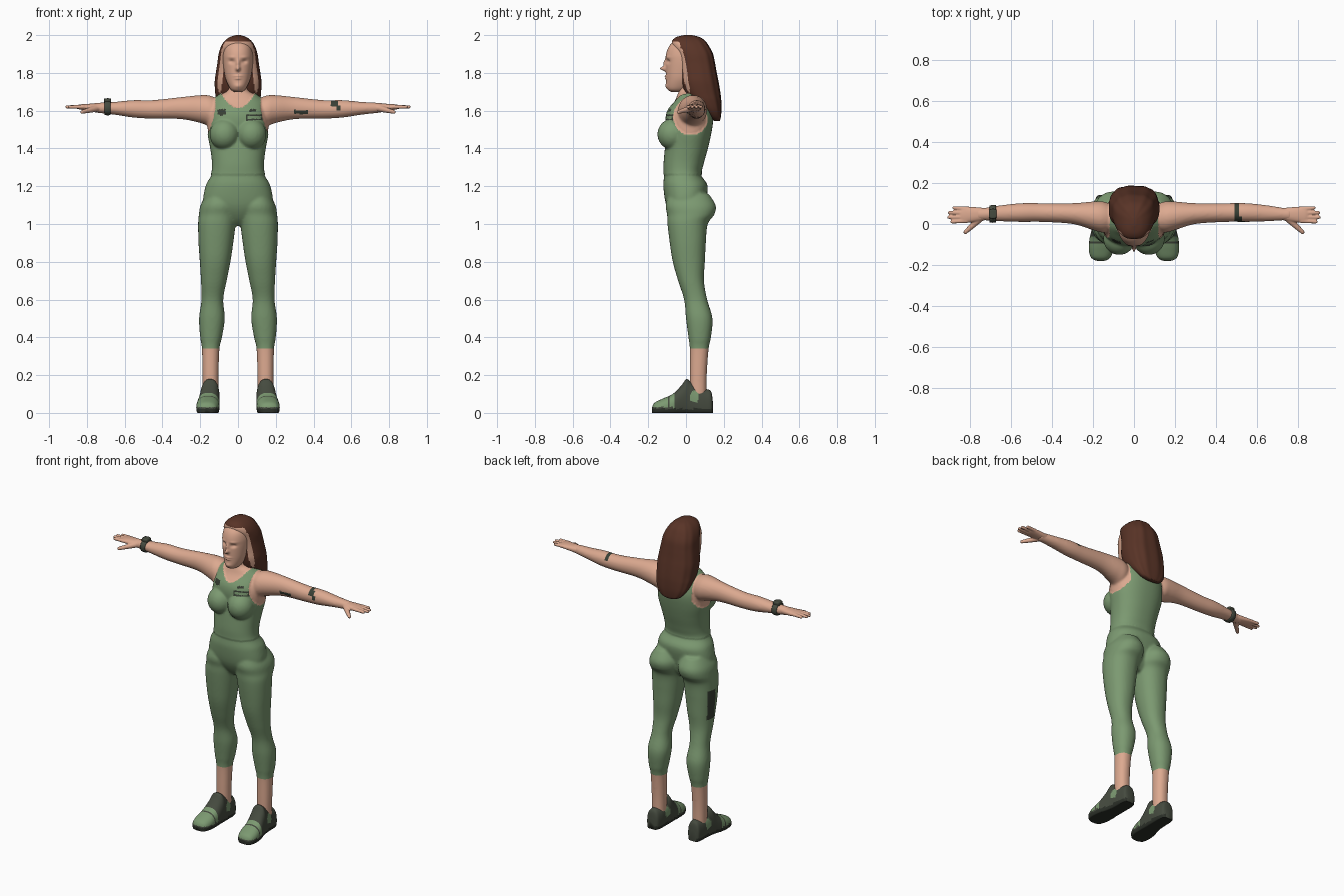
import bpy, bmesh, math
from mathutils import Vector, Matrix

cube = bpy.data.objects.get("Cube")
if cube:
    bpy.data.objects.remove(cube, do_unlink=True)


def material(name, color):
    m = bpy.data.materials.new(name)
    m.use_nodes = True
    m.diffuse_color = (*color, 1)
    m.node_tree.nodes["Principled BSDF"].inputs["Base Color"].default_value = (*color, 1)
    return m


SKIN = material("skin", (.72, .40, .28))
GREEN = material("green_fabric", (.20, .32, .165))
DARK = material("dark_print", (.04, .05, .035))
HAIR = material("brown_hair", (.10, .034, .02))
SHOE = material("shoe_fabric", (.06, .07, .05))
SOLE = material("shoe_sole", (.025, .03, .022))


def catmull(a, b, c, d, t):
    return [.5 * (2*q + (r - p)*t + (2*p - 5*q + 4*r - s)*t*t + (3*q - p - 3*r + s)*t**3)
            for p, q, r, s in zip(a, b, c, d)]


def loft(bm, secs, axis="z", side=1, n=48, steps=6, power=2.2, floor=False, ripple=0):
    """Skin smooth sections (position, low u, high u, low v, high v) along an axis."""
    rows = []
    for i in range(len(secs) - 1):
        pts = [secs[max(0, min(len(secs) - 1, i + k))] for k in (-1, 0, 1, 2)]
        rows += [catmull(*pts, k / steps) for k in range(steps)]
    rows.append(secs[-1])
    rings = []
    for t, u0, u1, v0, v1 in rows:
        ring = []
        for k in range(n):
            a = math.tau * k / n
            c, s = math.cos(a), math.sin(a)
            wave = 1 + ripple * math.cos(11 * a) * max(0, s + .3)
            u = (u0 + u1)/2 + (u1 - u0)/2 * math.copysign(abs(c)**(2/power), c) * wave
            v = (v0 + v1)/2 + (v1 - v0)/2 * math.copysign(abs(s)**(2/power), s) * wave
            if floor:
                v = max(v, 0)
            x, y, z = {"z": (u, v, t), "x": (t, u, v), "y": (u, t, v)}[axis]
            ring.append(bm.verts.new((x * side, y, z)))
        rings.append(ring)
    for a, b in zip(rings, rings[1:]):
        for k in range(n):
            bm.faces.new((a[k], a[(k+1) % n], b[(k+1) % n], b[k]))
    bm.faces.new(rings[0])
    bm.faces.new(rings[-1])


def ball(bm, center, radii):
    mat = Matrix.Translation(center) @ Matrix.Diagonal((*radii, 1))
    bmesh.ops.create_uvsphere(bm, u_segments=20, v_segments=14, radius=1, matrix=mat)


def bone(bm, p, q, r0, r1, steps=14):
    for k in range(steps + 1):
        t = k / steps
        r = r0 + (r1 - r0) * t
        ball(bm, Vector(p).lerp(Vector(q), t), (r, r, r))


def finish(name, bm, mats, rule=None, voxel=0, smooth=6):
    """Make an object, optionally fuse its volumes, then colour faces by a rule."""
    bmesh.ops.recalc_face_normals(bm, faces=bm.faces)
    me = bpy.data.meshes.new(name)
    bm.to_mesh(me)
    bm.free()
    ob = bpy.data.objects.new(name, me)
    bpy.context.collection.objects.link(ob)
    if voxel:
        r = ob.modifiers.new("fuse", "REMESH")
        r.mode, r.voxel_size = "VOXEL", voxel
        s = ob.modifiers.new("relax", "SMOOTH")
        s.factor, s.iterations = .5, smooth
        bpy.context.view_layer.update()
        deps = bpy.context.evaluated_depsgraph_get()
        me = bpy.data.meshes.new_from_object(ob.evaluated_get(deps))
        ob.modifiers.clear()
        ob.data = me
        me.name = name
    me.materials.clear()
    for m in mats:
        me.materials.append(m)
    for f in me.polygons:
        f.use_smooth = True
        f.material_index = rule(f.center, f.normal) if rule else 0
    return ob


# Body: torso, bust, legs and arms fused into one surface
TORSO = [(.99, .05, -.03, .05), (1.03, .10, -.07, .08), (1.1, .18, -.105, .10),
         (1.2, .172, -.12, .115), (1.26, .14, -.115, .08), (1.32, .134, -.115, .09),
         (1.4, .143, -.108, .112), (1.48, .158, -.10, .13), (1.55, .162, -.105, .14),
         (1.6, .152, -.095, .135), (1.65, .135, -.06, .115), (1.685, .095, -.045, .09),
         (1.71, .055, -.038, .07), (1.79, .05, -.04, .065)]
LEG = [(1.16, .03, .165, -.09, .12), (1.1, .003, .198, -.108, .157), (1.05, .003, .207, -.10, .15),
       (1, .012, .211, -.098, .115), (.9, .025, .209, -.086, .105), (.8, .04, .202, -.07, .10),
       (.7, .06, .196, -.042, .095), (.6, .078, .193, -.01, .112), (.5, .07, .206, 0, .14),
       (.4, .085, .2, .013, .132), (.34, .098, .191, .02, .12), (.2, .103, .188, .02, .11),
       (.07, .103, .187, .02, .11)]
ARM = [(.1, -.03, .09, 1.53, 1.66), (.15, -.042, .11, 1.52, 1.68), (.2, -.03, .11, 1.535, 1.682),
       (.3, 0, .102, 1.555, 1.672), (.45, .01, .102, 1.558, 1.656), (.55, .01, .102, 1.563, 1.656),
       (.65, .013, .092, 1.578, 1.647), (.74, .018, .078, 1.588, 1.642), (.77, .018, .078, 1.592, 1.64)]
bm = bmesh.new()
loft(bm, [(z, -w, w, f, b) for z, w, f, b in TORSO], power=2.3)
for side in (1, -1):
    loft(bm, LEG, side=side)
    loft(bm, ARM, axis="x", side=side, power=2)
    ball(bm, (.072 * side, -.072, 1.475), (.075, .076, .078))


def within(p, x0, x1, z0, z1):
    return x0 < p.x < x1 and z0 < p.z < z1


def clothed(p):
    if p.z < 1.262:
        return p.z > .34
    armhole = ((p.y - .025) / .09)**2 + ((p.z - 1.57) / .1)**2
    if abs(p.x) > .175 or (abs(p.x) > .118 and (armhole < 1 or p.z > 1.6)):
        return False
    neckline = (1.612 if p.y < .03 else 1.65) + .07 * (p.x / .085)**2
    return p.z < neckline


def body_color(p, n):
    front = n.y < -.2
    if clothed(p):
        badge = within(p, -.106, -.066, 1.575, 1.605) and front
        slash = within(p, .06, .095, 1.593, 1.606) and front
        frame = (within(p, .042, .128, 1.546, 1.58) and front
                 and not within(p, .052, .119, 1.555, 1.571))
        pocket = p.x < -.165 and .76 < p.z < .95 and 0 < p.y < .06 and n.x < -.6
        return 2 if badge or slash or frame or pocket else 1
    ink = (within(p, .3, .37, 1.583, 1.605) or within(p, .505, .53, 1.62, 1.65)
           or within(p, .52, .545, 1.6, 1.628)) and front
    stripe = .49 < p.x < .51 and n.z > .3
    return 2 if ink or stripe else 0


body = finish("body", bm, [SKIN, GREEN, DARK], body_color, voxel=.0075)

# Raise the top slightly so that its hem and straps stand off the skin
shirt = {v for f in body.data.polygons if f.material_index and f.center.z > 1.262 and abs(f.center.x) < .176
         for v in f.vertices}
normals = {i: body.data.vertices[i].normal.copy() for i in shirt}
for i, nrm in normals.items():
    body.data.vertices[i].co += nrm * .004

# Hands
PALM = [(.72, .02, .077, 1.592, 1.638), (.78, .01, .083, 1.598, 1.637),
        (.83, .006, .085, 1.605, 1.634), (.85, .012, .078, 1.61, 1.63)]
for side, label in ((1, "left"), (-1, "right")):
    bm = bmesh.new()
    loft(bm, PALM, axis="x", side=side)
    for y, tip in ((.015, .89), (.034, .905), (.054, .902), (.074, .88)):
        bone(bm, (.82*side, y, 1.62), (tip*side, y*1.15 - .006, 1.62), .0115, .009)
    bone(bm, (.75*side, .03, 1.612), (.79*side, -.008, 1.602), .018, .014)
    bone(bm, (.79*side, -.008, 1.602), (.825*side, -.04, 1.593), .014, .01)
    finish(label + "_hand", bm, [SKIN], voxel=.004, smooth=4)

# Head, with the face shaped by soft pushes (x, z, spread x, spread z, depth)
HEAD = [(1.7, .022, -.08, -.01), (1.712, .038, -.097, .01), (1.735, .052, -.104, .04),
        (1.77, .066, -.105, .07), (1.81, .074, -.106, .09), (1.86, .08, -.106, .105),
        (1.9, .08, -.105, .11), (1.94, .072, -.09, .1), (1.97, .05, -.06, .08), (1.985, .02, -.02, .04)]
PUSH = [(0, 1.822, .010, .011, .03), (0, 1.85, .009, .022, .014), (.033, 1.86, .015, .010, -.012),
        (-.033, 1.86, .015, .010, -.012), (0, 1.783, .02, .005, .008), (0, 1.77, .016, .005, .008),
        (0, 1.73, .02, .012, .006), (.035, 1.883, .02, .007, .004), (-.035, 1.883, .02, .007, .004)]
bm = bmesh.new()
loft(bm, [(z, -w, w, f, b) for z, w, f, b in HEAD], n=96, steps=9, power=2.15)
for v in bm.verts:
    if v.co.y < -.02:
        v.co.y -= sum(d * math.exp(-((v.co.x - x)/sx)**2 - ((v.co.z - z)/sz)**2)
                      for x, z, sx, sz, d in PUSH)
finish("head", bm, [SKIN])

# Long hair falling behind the shoulders, with a pale front edge
LOCKS = [(1.545, .035, .15, .178), (1.56, .07, .13, .183), (1.6, .1, .085, .187),
         (1.65, .116, .03, .186), (1.69, .121, -.005, .182), (1.75, .124, -.025, .172),
         (1.8, .118, -.03, .162), (1.85, .11, -.038, .153), (1.9, .103, -.05, .142),
         (1.94, .09, -.07, .122), (1.97, .07, -.073, .1), (1.99, .043, -.05, .07), (2, .012, -.01, .03)]
bm = bmesh.new()
loft(bm, [(z, -w, w, f, b) for z, w, f, b in LOCKS], n=88, steps=7, power=2.5, ripple=.015)
for v in bm.verts:
    v.co.z = min(v.co.z, 2)


def hair_color(p, n):
    edge = .07 + .03 * (1.95 - p.z) / .25
    side_lock = 1.67 < p.z < 1.93 and edge - .01 < abs(p.x) < edge + .014
    brow = 1.925 < p.z < 1.965 and abs(p.x) < .08
    return 1 if n.y < -.35 and p.y < .02 and (side_lock or brow) else 0


finish("hair", bm, [HAIR, SKIN], hair_color)

# Shoes: lofted from heel to toe on a flat sole
SHOES = [(.142, .125, .17, -.02, .06), (.132, .108, .185, -.03, .115), (.1, .1, .19, -.035, .128),
         (.06, .098, .193, -.035, .142), (.02, .097, .196, -.04, .17), (0, .097, .2, -.04, .178),
         (-.025, .097, .206, -.035, .145), (-.07, .098, .217, -.03, .1), (-.12, .1, .221, -.025, .077),
         (-.16, .113, .213, -.02, .058), (-.175, .13, .195, -.015, .042), (-.18, .145, .18, -.005, .025)]


def shoe_color(p, n):
    if p.z < .022:
        return 1
    toe = p.y < -.06 and p.z > .03 and not -.098 < p.y < -.085
    panel = ((p.y - .045) / .025)**2 + ((p.z - .085) / .035)**2 < 1
    return 2 if toe or panel else 0


for side, label in ((1, "left"), (-1, "right")):
    bm = bmesh.new()
    loft(bm, SHOES, axis="y", side=side, floor=True, power=2.4)
    finish(label + "_shoe", bm, [SHOE, SOLE, GREEN], shoe_color)

# Wrist watch: strap and case
bm = bmesh.new()
loft(bm, [(.676, .008, .092, 1.577, 1.652), (.69, .006, .094, 1.575, 1.654),
          (.706, .008, .09, 1.578, 1.652)], axis="x", side=-1, steps=3)
loft(bm, [(.672, .03, .07, 1.64, 1.664), (.69, .025, .075, 1.64, 1.666),
          (.71, .03, .07, 1.64, 1.664)], axis="x", side=-1, power=5, steps=3)
finish("wrist_watch", bm, [SHOE])
